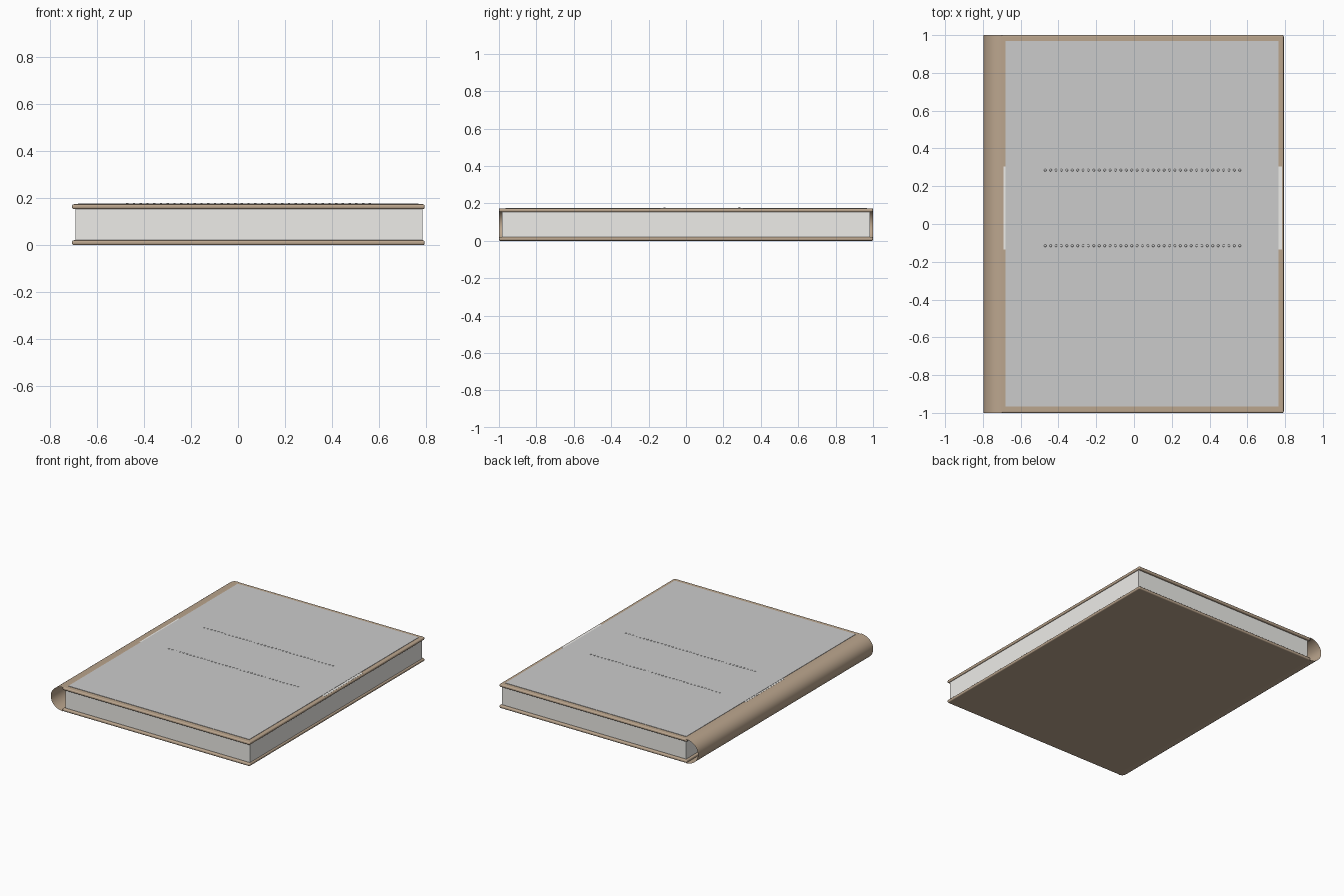
import bpy, bmesh, math
from mathutils import Matrix

if "Cube" in bpy.data.objects:
    bpy.data.objects.remove(bpy.data.objects["Cube"])


def material(name, rgb):
    m = bpy.data.materials.new(name)
    m.diffuse_color = (*rgb, 1)
    m.use_nodes = True
    m.node_tree.nodes["Principled BSDF"].inputs["Base Color"].default_value = m.diffuse_color
    return m


tan = material("tan_cloth", (0.50, 0.38, 0.27))
cream = material("paper", (0.85, 0.84, 0.81))


def finish(name, bm, mat=None):
    me = bpy.data.meshes.new(name)
    bm.to_mesh(me)
    bm.free()
    ob = bpy.data.objects.new(name, me)
    bpy.context.collection.objects.link(ob)
    if mat:
        me.materials.append(mat)
    return ob


def box(name, x, y, z, mat=None, bevel=0):
    bm = bmesh.new()
    bmesh.ops.create_cube(bm, size=1)
    for v in bm.verts:
        v.co = [a + (b - a) * (c + 0.5) for (a, b), c in zip((x, y, z), v.co)]
    ob = finish(name, bm, mat)
    if bevel:
        b = ob.modifiers.new("round", 'BEVEL')
        b.width, b.segments = bevel, 3
        for p in ob.data.polygons:
            p.use_smooth = True
        ob.modifiers.new("normals", 'WEIGHTED_NORMAL')
    return ob


# Covers and page block
box("back_cover", (-0.705, 0.793), (-1, 1), (0, 0.021), tan, 0.008)
box("front_cover", (-0.705, 0.793), (-1, 1), (0.153, 0.174), tan, 0.008)
box("pages", (-0.69, 0.784), (-0.983, 0.983), (0.021, 0.153), cream)

# Rounded spine: a thin open half-tube along y
bm = bmesh.new()
N = 24
rows = []
for i in range(N + 1):
    a = math.pi * i / N
    x, z = -0.70 - 0.096 * math.sin(a), 0.087 + 0.086 * math.cos(a)
    rows.append([bm.verts.new((x, y, z)) for y in (-1, 1)])
for (a, b), (c, d) in zip(rows, rows[1:]):
    f = bm.faces.new((a, b, d, c))
    f.smooth = True
bmesh.ops.recalc_face_normals(bm, faces=bm.faces)
# Outward means towards -x
mid = max(bm.faces, key=lambda f: -f.calc_center_median().x)
if mid.normal.x > 0:
    bmesh.ops.reverse_faces(bm, faces=bm.faces)
finish("spine", bm, tan)

# Label band peeping out beside the grey panel
box("label_band", (-0.692, 0.784), (-0.135, 0.305), (0.172, 0.1748), cream)
box("cover_panel", (-0.68, 0.766), (-0.965, 0.968), (0.172, 0.1765))

# Two rows of small raised studs
bm = bmesh.new()
COUNT = 37
for y in (0.285, -0.115):
    for i in range(COUNT):
        x = -0.47 + 1.03 * i / (COUNT - 1)
        bmesh.ops.create_uvsphere(
            bm, u_segments=10, v_segments=6, radius=0.007,
            matrix=Matrix.Translation((x, y, 0.1755)) @ Matrix.Diagonal((1, 1, 0.6, 1)))
for f in bm.faces:
    f.smooth = True
finish("stud_rows", bm)
